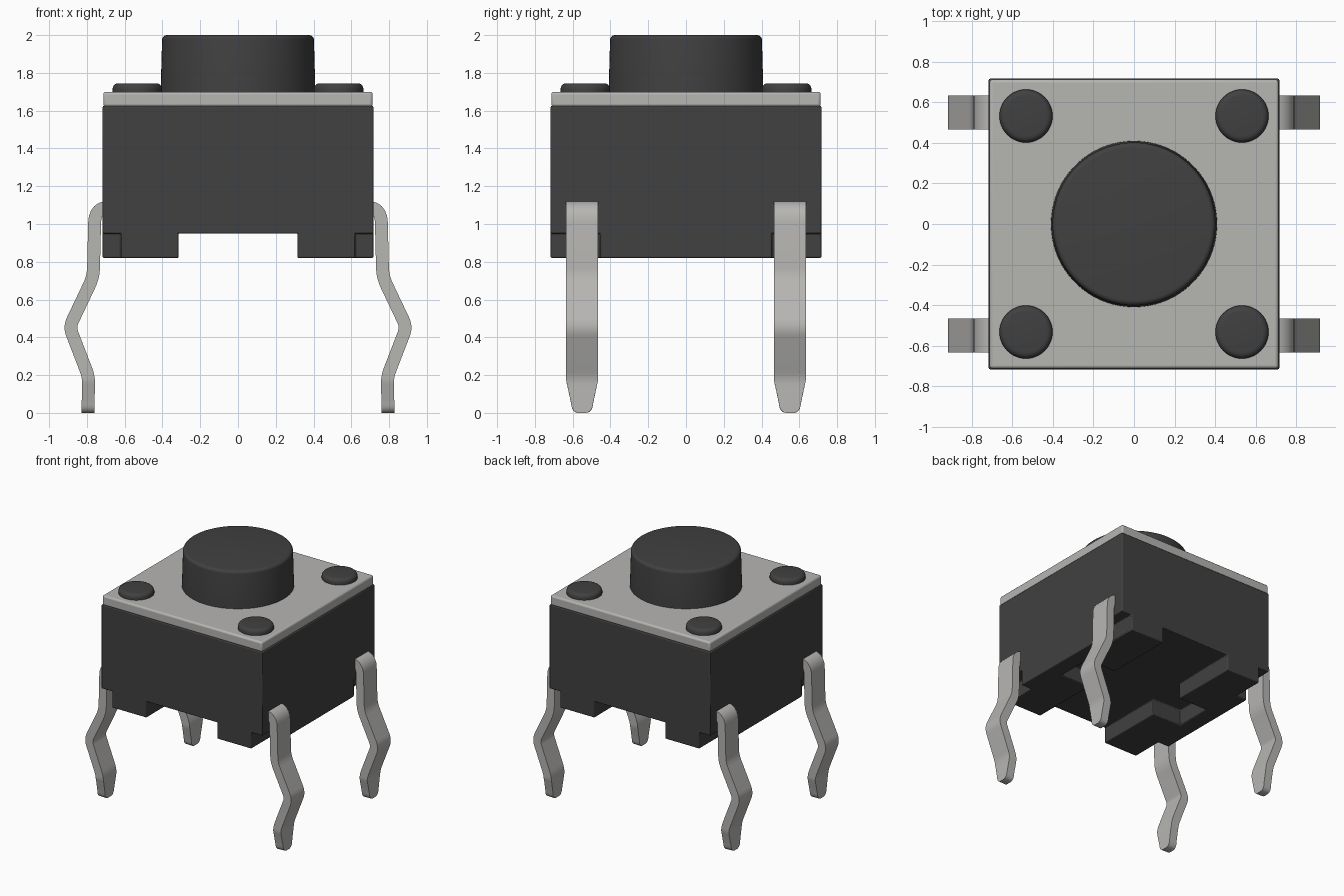
import bpy, bmesh, math
from mathutils import Vector

cube = bpy.data.objects.get("Cube")
if cube:
    bpy.data.objects.remove(cube, do_unlink=True)


def material(name, rgb):
    m = bpy.data.materials.new(name)
    m.use_nodes = True
    m.diffuse_color = (*rgb, 1)
    m.node_tree.nodes["Principled BSDF"].inputs["Base Color"].default_value = (*rgb, 1)
    return m


PLASTIC = material("dark plastic", (0.052, 0.052, 0.052))
METAL = material("light metal", (0.47, 0.465, 0.45))


def finish(name, bm, mat):
    bmesh.ops.recalc_face_normals(bm, faces=bm.faces)
    mesh = bpy.data.meshes.new(name)
    bm.to_mesh(mesh)
    bm.free()
    mesh.materials.append(mat)
    ob = bpy.data.objects.new(name, mesh)
    bpy.context.scene.collection.objects.link(ob)
    return ob


def activate(ob):
    bpy.ops.object.select_all(action='DESELECT')
    ob.select_set(True)
    bpy.context.view_layer.objects.active = ob


def smooth(ob, degrees=35):
    activate(ob)
    bpy.ops.object.shade_smooth_by_angle(angle=math.radians(degrees))


def box(name, lo, hi, mat):
    bm = bmesh.new()
    bmesh.ops.create_cube(bm, size=1)
    for v in bm.verts:
        v.co = [l + (c + 0.5) * (h - l) for l, h, c in zip(lo, hi, v.co)]
    return finish(name, bm, mat)


def cut(ob, lo, hi):
    cutter = box("cutter", lo, hi, PLASTIC)
    cutter.hide_render = True
    mod = ob.modifiers.new("cut", 'BOOLEAN')
    mod.operation, mod.solver, mod.object = 'DIFFERENCE', 'EXACT', cutter
    activate(ob)
    bpy.ops.object.modifier_apply(modifier=mod.name)
    bpy.data.objects.remove(cutter, do_unlink=True)


def bevel(ob, width, segments=2):
    mod = ob.modifiers.new("bevel", 'BEVEL')
    mod.width, mod.segments = width, segments
    mod.limit_method = 'ANGLE'


def turned(name, profile, x, y, mat, n=64):
    # Solid of revolution; the profile is (radius, z) from bottom to top
    bm = bmesh.new()
    rings = [[bm.verts.new((x + r * math.cos(2 * math.pi * i / n),
                            y + r * math.sin(2 * math.pi * i / n), z))
              for i in range(n)] for r, z in profile]
    for a, b in zip(rings, rings[1:]):
        for i in range(n):
            j = (i + 1) % n
            bm.faces.new((a[i], a[j], b[j], b[i]))
    bm.faces.new(rings[0])
    bm.faces.new(rings[-1])
    ob = finish(name, bm, mat)
    smooth(ob)
    return ob


def rounded_rim(r, z, f, steps=5):
    return [(r - f + f * math.cos(t), z - f + f * math.sin(t))
            for t in (math.pi / 2 * i / steps for i in range(steps + 1))]


# Housing with underside channel, cross pocket and corner notches
H, FLOOR = 0.717, 0.95
body = box("housing", (-H, -H, 0.82), (H, H, 1.625), PLASTIC)
cut(body, (-0.315, -1, 0.5), (0.315, 1, FLOOR))
cut(body, (-0.58, -0.15, 0.5), (0.58, 0.15, FLOOR))
for sx in (-1, 1):
    for sy in (-1, 1):
        xs, ys = sorted((sx * 0.62, sx)), sorted((sy * 0.455, sy))
        cut(body, (xs[0], ys[0], 0.5), (xs[1], ys[1], FLOOR))
bevel(body, 0.007)
smooth(body)

# Metal cover plate
cover = box("cover_plate", (-0.713, -0.713, 1.62), (0.713, 0.713, 1.7), METAL)
bevel(cover, 0.014, 3)
smooth(cover)

# Push button and four rivet heads
turned("push_button", [(0.41, 1.69)] + rounded_rim(0.402, 2.0, 0.025), 0, 0, PLASTIC, 96)
for sx, fx in ((-1, "right"), (1, "left")):
    for sy, fy in ((-1, "front"), (1, "back")):
        turned(f"rivet_{fy}_{fx}", [(0.131, 1.69)] + rounded_rim(0.131, 1.745, 0.03),
               sx * 0.533, sy * 0.533, PLASTIC, 48)


def rounded_path(points, radii, steps=6):
    # Replace each inner corner by a quadratic curve
    out = [points[0]]
    for a, p, b, r in zip(points, points[1:], points[2:], radii):
        s, e = p + (a - p).normalized() * r, p + (b - p).normalized() * r
        for i in range(steps + 1):
            t = i / steps
            out.append(s * (1 - t) ** 2 + p * 2 * t * (1 - t) + e * t * t)
    return out + [points[-1]]


def half_width(z):
    # Full width above, tapering to a rounded tip
    if z > 0.17:
        return 0.084
    if z > 0.05:
        return 0.058 + 0.026 * (z - 0.05) / 0.12
    return 0.02 + 0.038 * math.sqrt(max(0, 1 - (1 - z / 0.05) ** 2))


# Kinked pin, bent out of the housing wall
corners = [Vector(p) for p in ((0.62, 1.09), (0.757, 1.09), (0.766, 0.72),
                               (0.892, 0.455), (0.79, 0.19), (0.795, 0.0))]
path = rounded_path(corners, (0.08, 0.05, 0.04, 0.04))
last = path.pop()
path += [path[-1].lerp(last, t) for t in (0.3, 0.55, 0.68, 0.78, 0.86, 0.92, 0.97, 1)]


def pin(name, sx, sy, half=0.034):
    bm = bmesh.new()
    rings = []
    for i, p in enumerate(path):
        d = (path[min(i + 1, len(path) - 1)] - path[max(i - 1, 0)]).normalized()
        n = Vector((-d.y, d.x)) * half
        if p is path[-1]:
            n = Vector((half, 0))
        w = half_width(p.y)
        rings.append([bm.verts.new((sx * (p.x + k * n.x), sy * 0.55 + j * w, p.y + k * n.y))
                      for k, j in ((1, 1), (1, -1), (-1, -1), (-1, 1))])
    for a, b in zip(rings, rings[1:]):
        for i in range(4):
            j = (i + 1) % 4
            bm.faces.new((a[i], a[j], b[j], b[i]))
    bm.faces.new(rings[0])
    bm.faces.new(rings[-1])
    smooth(finish(name, bm, METAL), 40)


for sx, fx in ((-1, "right"), (1, "left")):
    for sy, fy in ((-1, "front"), (1, "back")):
        pin(f"pin_{fy}_{fx}", sx, sy)
